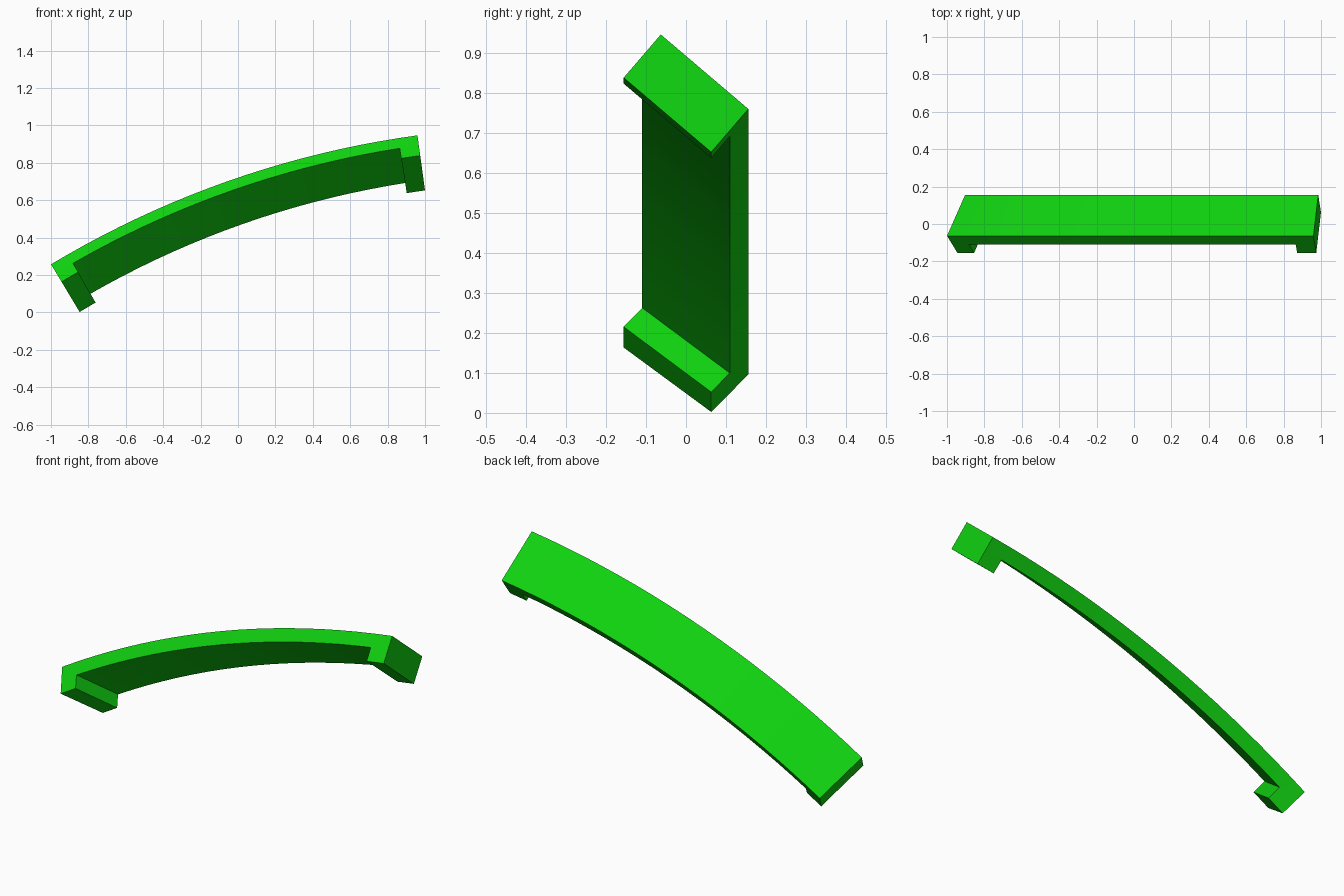
import bpy, bmesh, math

cube = bpy.data.objects.get("Cube")
if cube:
    bpy.data.objects.remove(cube, do_unlink=True)

# Single green material
green = bpy.data.materials.new("bright_green")
green.use_nodes = True
colour = (0.005, 0.64, 0.005, 1.0)
green.diffuse_color = colour
green.node_tree.nodes["Principled BSDF"].inputs["Base Color"].default_value = colour

# Arc centre, outer radius and end angles (from vertical) in the xz plane
CX, CZ, R = 1.658, -4.166, 5.16
START, END, STEPS = math.radians(-31.0), math.radians(-7.78), 20

# Tilted rectangular section as (y, radial offset), split into two halves
TOP_FRONT, TOP_BACK = (-0.063, 0.0), (0.156, -0.188)
LOW_FRONT, LOW_BACK = (-0.156, -0.109), (0.063, -0.297)


def middle(a, b):
    return ((a[0] + b[0]) / 2, (a[1] + b[1]) / 2)


MID_FRONT, MID_BACK = middle(TOP_FRONT, LOW_FRONT), middle(TOP_BACK, LOW_BACK)
OUTER_HALF = [TOP_FRONT, TOP_BACK, MID_BACK, MID_FRONT]
INNER_HALF = [MID_FRONT, MID_BACK, LOW_BACK, LOW_FRONT]


def sweep(name, section, first, last):
    """Sweep a section along the arc between two step numbers."""
    bm = bmesh.new()
    rings = []
    for i in range(first, last + 1):
        a = START + (END - START) * i / STEPS
        rings.append([bm.verts.new((CX + (R + d) * math.sin(a), y,
                                    CZ + (R + d) * math.cos(a)))
                      for y, d in section])
    n = len(section)
    for r0, r1 in zip(rings, rings[1:]):
        for k in range(n):
            j = (k + 1) % n
            bm.faces.new((r0[k], r0[j], r1[j], r1[k]))
    bm.faces.new(rings[0])
    bm.faces.new(rings[-1])
    bmesh.ops.recalc_face_normals(bm, faces=bm.faces)
    mesh = bpy.data.meshes.new(name)
    bm.to_mesh(mesh)
    bm.free()
    mesh.materials.append(green)
    obj = bpy.data.objects.new(name, mesh)
    bpy.context.collection.objects.link(obj)
    bpy.ops.object.select_all(action='DESELECT')
    obj.select_set(True)
    bpy.context.view_layer.objects.active = obj
    bpy.ops.object.shade_smooth_by_angle(angle=math.radians(30))
    return obj


# Curved handle bar with a mounting foot under each end
sweep("curved_bar", OUTER_HALF, 0, STEPS)
sweep("right_foot", INNER_HALF, 0, 1)
sweep("left_foot", INNER_HALF, STEPS - 1, STEPS)
